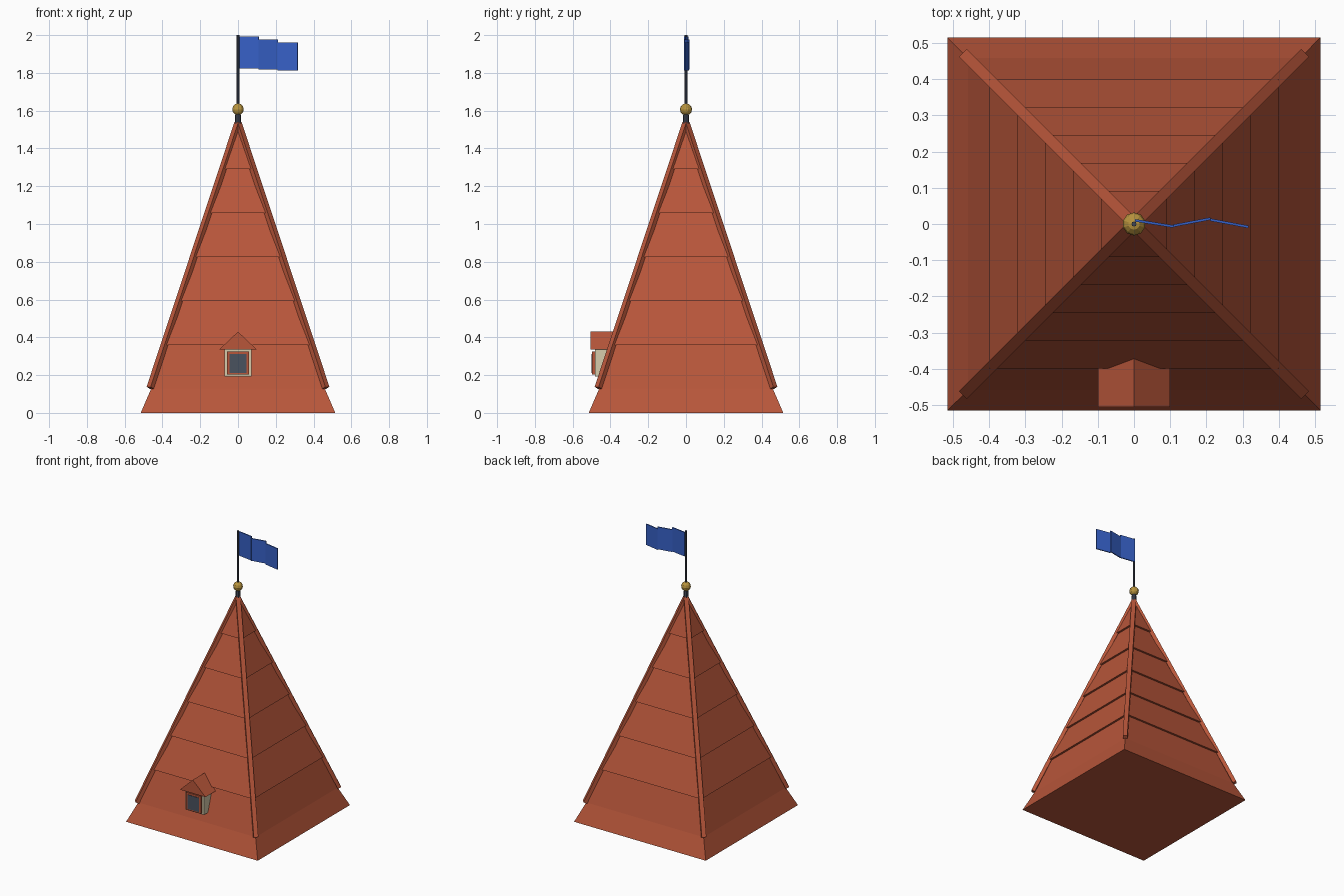
import bpy, bmesh, math
from mathutils import Vector, Matrix

if "Cube" in bpy.data.objects:
    bpy.data.objects.remove(bpy.data.objects["Cube"])


def mat(name, rgb):
    m = bpy.data.materials.new(name)
    lin = [((c / 255 + 0.055) / 1.055) ** 2.4 for c in rgb]
    m.diffuse_color = (*lin, 1)
    m.use_nodes = True
    m.node_tree.nodes["Principled BSDF"].inputs["Base Color"].default_value = m.diffuse_color
    return m


TILE = mat("roof_tile_red", (184, 86, 58))
CREAM = mat("cream_plaster", (214, 204, 172))
GLASS = mat("dark_glass", (74, 82, 94))
IRON = mat("dark_iron", (66, 72, 86))
GOLD = mat("old_gold", (184, 148, 62))
BLUE = mat("flag_blue", (54, 96, 198))


def make(name, bm, material):
    bmesh.ops.recalc_face_normals(bm, faces=bm.faces)
    me = bpy.data.meshes.new(name)
    bm.to_mesh(me)
    bm.free()
    me.materials.append(material)
    ob = bpy.data.objects.new(name, me)
    bpy.context.collection.objects.link(ob)
    return ob


def box(name, lo, hi, material):
    lo, hi = Vector(lo), Vector(hi)
    bm = bmesh.new()
    bmesh.ops.create_cube(bm, size=1, matrix=Matrix.Translation((lo + hi) / 2)
                          @ Matrix.Diagonal((*(hi - lo), 1)))
    return make(name, bm, material)


def square_stack(name, rings, material):
    """Closed square frustum stack from (half width, z) pairs."""
    bm = bmesh.new()
    loops = [[bm.verts.new((sx * h, sy * h, z)) for sx, sy in
              ((-1, -1), (1, -1), (1, 1), (-1, 1))] for h, z in rings]
    bm.faces.new(loops[0])
    bm.faces.new(loops[-1])
    for a, b in zip(loops, loops[1:]):
        for i in range(4):
            j = (i + 1) % 4
            bm.faces.new((a[i], a[j], b[j], b[i]))
    return make(name, bm, material)


def cylinder(name, r1, r2, z0, z1, n, material):
    bm = bmesh.new()
    bmesh.ops.create_cone(bm, cap_ends=True, segments=n, radius1=r1, radius2=r2,
                          depth=z1 - z0, matrix=Matrix.Translation((0, 0, (z0 + z1) / 2)))
    return make(name, bm, material)


# Flared skirt and overlapping tile courses
OVER = 0.014
square_stack("roof_skirt", [(0.515, 0), (0.459, 0.13), (0.400 - OVER, 0.36)], TILE)
for k in range(5):
    h, z = 0.400 - 0.0773 * k, 0.36 + 0.2325 * k
    top = (h - 0.0773 - OVER, z + 0.2325) if k < 4 else (0.002, 1.545)
    square_stack(f"roof_course_{k + 1}", [(h, z), top], TILE)

# Hip beams along the four corners
for i in range(4):
    a = math.radians(45 + 90 * i)
    foot = Vector((math.cos(a) * 0.658, math.sin(a) * 0.658, 0.133))
    tip = Vector((0, 0, 1.535))
    d = (tip - foot).normalized()
    side = Vector((-math.sin(a), math.cos(a), 0))
    out = side.cross(d)
    m = Matrix((side * 0.03, out * 0.025, d * (tip - foot).length)).transposed().to_4x4()
    bm = bmesh.new()
    bmesh.ops.create_cube(bm, size=1, matrix=Matrix.Translation((foot + tip) / 2) @ m)
    make(f"hip_beam_{i + 1}", bm, TILE)

# Dormer: body, window and gabled roof
box("dormer_body", (-0.072, -0.483, 0.193), (0.072, -0.36, 0.337), CREAM)
box("window_frame", (-0.058, -0.498, 0.203), (0.058, -0.48, 0.325), TILE)
box("window_pane", (-0.044, -0.501, 0.212), (0.044, -0.495, 0.312), GLASS)
bm = bmesh.new()
ends = [[bm.verts.new((x, y, z)) for x, z in ((-0.1, 0.335), (0.1, 0.335), (0, 0.43))]
        for y in (-0.506, -0.33)]
for e in ends:
    bm.faces.new(e)
for i in range(3):
    j = (i + 1) % 3
    bm.faces.new((ends[0][i], ends[0][j], ends[1][j], ends[1][i]))
make("dormer_roof", bm, TILE)

# Finial: collar, ball and pole
cylinder("finial_collar", 0.018, 0.014, 1.49, 1.59, 8, IRON)
cylinder("flag_pole", 0.007, 0.007, 1.55, 2.0, 8, IRON)
bm = bmesh.new()
bmesh.ops.create_uvsphere(bm, u_segments=10, v_segments=6, radius=0.032,
                          matrix=Matrix.Translation((0, 0, 1.607)))
make("finial_ball", bm, GOLD)

# Flag: three zigzag panels
panels = [((0.003, 0.010), (0.110, -0.007), 1.822, 1.992),
          ((0.108, -0.005), (0.212, 0.015), 1.819, 1.977),
          ((0.210, 0.012), (0.316, -0.008), 1.813, 1.961)]
for i, (p, q, z0, z1) in enumerate(panels):
    p, q = Vector((*p, 0)), Vector((*q, 0))
    mid = (p + q) / 2 + Vector((0, 0, (z0 + z1) / 2))
    ang = math.atan2(q.y - p.y, q.x - p.x)
    bm = bmesh.new()
    bmesh.ops.create_cube(bm, size=1, matrix=Matrix.Translation(mid)
                          @ Matrix.Rotation(ang, 4, 'Z')
                          @ Matrix.Diagonal(((q - p).length, 0.007, z1 - z0, 1)))
    make(f"flag_panel_{i + 1}", bm, BLUE)
